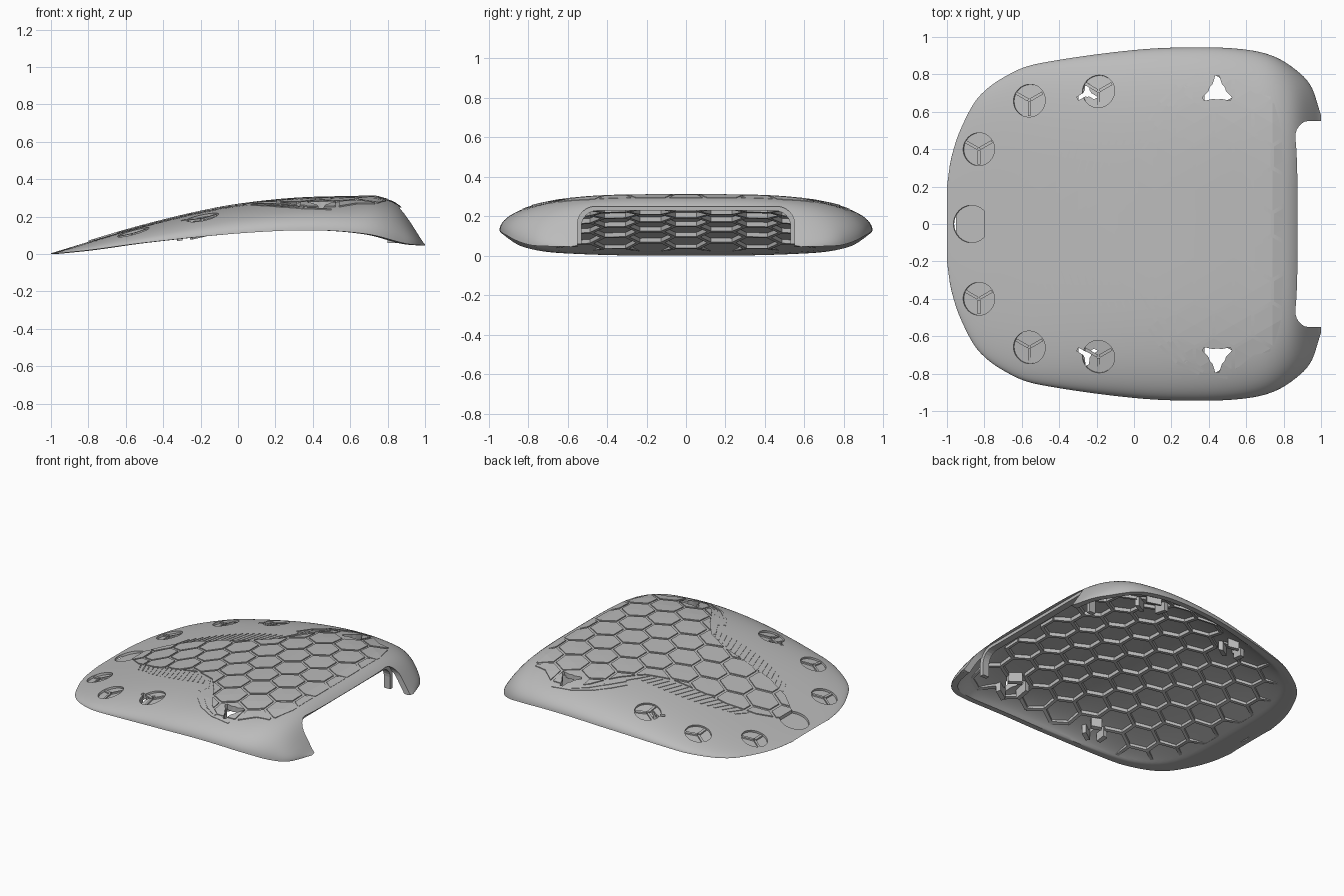
import bpy, bmesh, math
from math import sin, cos, pi
from mathutils import Vector, Matrix

if "Cube" in bpy.data.objects:
    bpy.data.objects.remove(bpy.data.objects["Cube"])

grey = bpy.data.materials.new("plain_grey")
grey.use_nodes = True
grey.diffuse_color = (0.5, 0.5, 0.5, 1)
grey.node_tree.nodes["Principled BSDF"].inputs["Base Color"].default_value = (0.5, 0.5, 0.5, 1)

# Profiles along x: ridge height, rim height, half width
RIDGE = [(-1, .004), (-.8, .065), (-.6, .125), (-.4, .178), (-.2, .225), (0, .262),
         (.3, .294), (.6, .303), (.77, .3), (.88, .245), (1, .06)]
RIM = [(-1, 0), (-.8, .02), (-.5, .06), (0, .11), (.4, .127), (.7, .105), (.9, .055), (1, .045)]
WIDTH = [(-1, .2), (-.98, .34), (-.93, .5), (-.83, .68), (-.65, .81), (-.5, .86), (0, .93),
         (.35, .945), (.6, .932), (.75, .895), (.87, .82), (.95, .73), (1, .58)]


def curve(pts, x):
    """Smooth interpolation through the profile points."""
    x = min(max(x, pts[0][0]), pts[-1][0])
    n = len(pts)
    i = next(k for k in range(n - 1) if x <= pts[k + 1][0])

    def slope(k):
        a, b = pts[max(k - 1, 0)], pts[min(k + 1, n - 1)]
        return (b[1] - a[1]) / (b[0] - a[0])
    (x0, y0), (x1, y1) = pts[i], pts[i + 1]
    h = x1 - x0
    t = (x - x0) / h
    return ((1 + 2 * t) * (1 - t) ** 2 * y0 + t * (1 - t) ** 2 * h * slope(i)
            + t * t * (3 - 2 * t) * y1 + t * t * (t - 1) * h * slope(i + 1))


def height(x, y):
    u = min(abs(y) / curve(WIDTH, x), 1)
    low = curve(RIM, x)
    return low + (curve(RIDGE, x) - low) * math.sqrt(1 - u ** 3.8)


def normal(x, y):
    e = .01
    return Vector((height(x - e, y) - height(x + e, y),
                   height(x, y - e) - height(x, y + e), 2 * e)).normalized()


def finish(name, bm, helper=False):
    bmesh.ops.recalc_face_normals(bm, faces=bm.faces)
    me = bpy.data.meshes.new(name)
    bm.to_mesh(me)
    bm.free()
    me.materials.append(grey)
    ob = bpy.data.objects.new(name, me)
    bpy.context.collection.objects.link(ob)
    if helper:
        ob.hide_render = True
        ob.display_type = 'WIRE'
    return ob


def prism(bm, bottom, top):
    """Closed solid between two matching loops."""
    a = [bm.verts.new(p) for p in bottom]
    b = [bm.verts.new(p) for p in top]
    n = len(a)
    bm.faces.new(a[::-1])
    cap = bm.faces.new(b)
    for i in range(n):
        bm.faces.new((a[i], a[(i + 1) % n], b[(i + 1) % n], b[i]))
    return cap


def wall(bm, a, b, width, top, depth, floor=-.01):
    """Thin bar that follows the shell between two plan points."""
    a, b = Vector(a), Vector(b)
    d = (b - a).normalized()
    s = Vector((-d.y, d.x)) * width / 2
    plan = [a + s, a - s, b - s, b + s]
    hi = [(p.x, p.y, height(p.x, p.y) + top) for p in plan]
    lo = [(x, y, min(z - .003, max(z - top - depth, curve(RIM, x) + floor))) for x, y, z in hi]
    prism(bm, lo, hi)


def boolean(ob, cutter, op='DIFFERENCE'):
    m = ob.modifiers.new("cut", 'BOOLEAN')
    m.object, m.operation, m.solver = cutter, op, 'EXACT'
    bpy.ops.object.select_all(action='DESELECT')
    ob.select_set(True)
    bpy.context.view_layer.objects.active = ob
    bpy.ops.object.modifier_apply(modifier=m.name)


# Curved shell: outer and inner skins joined along the rim
bm = bmesh.new()
N, M = 72, 56
skins = [[], []]
for i in range(N + 1):
    x = -cos(pi * i / N)
    for j in range(M + 1):
        y = curve(WIDTH, x) * sin(pi / 2 * (2 * j / M - 1))
        z = height(x, y)
        skins[0].append(bm.verts.new((x, y, z)))
        skins[1].append(bm.verts.new((x * .97, y * .965, max(z - .03, curve(RIM, x)))))
for skin in skins:
    for i in range(N):
        for j in range(M):
            k = i * (M + 1) + j
            bm.faces.new((skin[k], skin[k + 1], skin[k + M + 2], skin[k + M + 1]))
edge = ([(0, j) for j in range(M)] + [(i, M) for i in range(N)]
        + [(N, j) for j in range(M, 0, -1)] + [(i, 0) for i in range(N, 0, -1)])
ring = [i * (M + 1) + j for i, j in edge]
for a, b in zip(ring, ring[1:] + ring[:1]):
    bm.faces.new((skins[0][a], skins[0][b], skins[1][b], skins[1][a]))
shell = finish("shell", bm)


# Arched opening in the back wall
def arch(half, top, r, base):
    pts = [(half, base)]
    pts += [(half - r + r * cos(t * pi / 12), top - r + r * sin(t * pi / 12)) for t in range(7)]
    return pts + [(-y, z) for y, z in pts[::-1]]


bm = bmesh.new()
outline = arch(.55, .25, .09, -.1)
prism(bm, [(.72, y, z) for y, z in outline], [(1.2, y, z) for y, z in outline])
boolean(shell, finish("opening_cutter", bm, True))

# Inner arch around the opening
bm = bmesh.new()
outer, inner = arch(.56, .255, .09, .06), arch(.53, .228, .08, .06)
for k in range(len(outer) - 1):
    quad = [outer[k], outer[k + 1], inner[k + 1], inner[k]]
    prism(bm, [(.8, y, z) for y, z in quad], [(.85, y, z) for y, z in quad])
bmesh.ops.remove_doubles(bm, verts=bm.verts, dist=.0001)
finish("inner_arch", bm)

# Round recesses
PADS = [(-.87, 0, .1)] + [(x, s * y, .088) for s in (1, -1)
                          for x, y in ((-.83, .4), (-.56, .66), (-.19, .71))]
bm = bmesh.new()
for x, y, r in PADS:
    n = normal(x, y)
    c = Vector((x, y, height(x, y))) + n * .034
    mat = Matrix.Translation(c) @ n.to_track_quat('Z', 'Y').to_matrix().to_4x4()
    bmesh.ops.create_cone(bm, cap_ends=True, segments=32, radius1=r, radius2=r,
                          depth=.1, matrix=mat)
boolean(shell, finish("recess_cutter", bm, True))

# Three-armed through holes
STARS = [(.445, s * .71, .045, .085) for s in (1, -1)] + [(-.25, s * .7, .02, .06) for s in (1, -1)]
bm = bmesh.new()
for x, y, r, reach in STARS:
    pts = []
    for k in range(3):
        a = (pi / 2 if y > 0 else -pi / 2) + k * 2 * pi / 3
        d, s = Vector((cos(a), sin(a))), Vector((-sin(a), cos(a))) * .01
        pts += [d * reach - s, d * reach + s]
        pts += [Vector((cos(a + t), sin(a + t))) * r for t in (.6, .85, 1.05, 1.25, 1.5)]
    prism(bm, [(x + p.x, y + p.y, -.2) for p in pts], [(x + p.x, y + p.y, .6) for p in pts])
star_cutter = finish("star_cutter", bm, True)
boolean(shell, star_cutter)

# Hexagon lattice
PITCH, ROW = .2083, .18


def hexagon(x, y, r):
    return [(x + r * sin(k * pi / 3), y + r * cos(k * pi / 3)) for k in range(6)]


CELLS = [(.427 + PITCH * (c + (r % 2) / 2), ROW * r) for r in range(-5, 6) for c in range(-8, 4)]

# Raised hexagon tiles, trimmed to the central panel
bm = bmesh.new()
caps = []
for x, y in CELLS:
    if abs(x) < .95 and abs(y) < curve(WIDTH, x) - .1:
        plan = hexagon(x, y, .109)
        caps.append(prism(bm, [(a, b, height(a, b) - .018) for a, b in plan],
                          [(a, b, height(a, b) + .007) for a, b in plan]))
for v in bmesh.ops.poke(bm, faces=caps)["verts"]:
    v.co.z = height(v.co.x, v.co.y) + .007
tiles = finish("hexagon_tiles", bm)
half = [(-.8, .07), (-.68, .17), (-.5, .24), (-.1, .3), (.06, .38), (.17, .52), (.28, .7),
        (.38, .78), (.54, .78), (.64, .7), (.74, .68), (.79, .5), (.8, .2)]
region = half + [(x, -y) for x, y in half[::-1]]
bm = bmesh.new()
prism(bm, [(x, y, -.2) for x, y in region], [(x, y, .6) for x, y in region])
boolean(tiles, finish("panel_cutter", bm, True), 'INTERSECT')
boolean(tiles, star_cutter)

# Deep hexagon ribs under the shell
bm = bmesh.new()
seen = set()
for x, y in CELLS:
    plan = hexagon(x, y, .1203)
    for a, b in zip(plan, plan[1:] + plan[:1]):
        mid = ((a[0] + b[0]) / 2, (a[1] + b[1]) / 2)
        key = (round(mid[0] * 50), round(mid[1] * 50))
        inside = all(-.88 < p[0] < .84 and abs(p[1]) < curve(WIDTH, p[0]) * .92 for p in (a, b))
        clear = all(math.dist(mid, s[:2]) > .1 for s in STARS)
        if inside and clear and key not in seen:
            seen.add(key)
            wall(bm, a, b, .022, -.022, .055, .004)
finish("underside_ribs", bm)

# Brackets under the through holes and ridges inside the recesses
bm = bmesh.new()
for x, y, r, reach in STARS:
    plan = hexagon(x, y, reach + .012)
    for k in (0, 2, 4):
        wall(bm, plan[k], plan[k + 1], .03, -.022, .1)
finish("brackets", bm)
bm = bmesh.new()
for x, y, r in PADS[1:]:
    for k in range(3):
        a = pi / 6 + k * 2 * pi / 3
        wall(bm, (x + .006 * cos(a), y + .006 * sin(a)),
             (x + r * .93 * cos(a), y + r * .93 * sin(a)), .016, -.006, .016)
finish("recess_ridges", bm)

# Fine spines and sweeping strips beside the panel
bm = bmesh.new()
for s in (1, -1):
    for k in range(17):
        x = -.64 + k * .042
        y = .2 + .13 * k / 16 + .04 * (k / 16) ** 3
        wall(bm, (x, s * y), (x + .045, s * (y + .06 + .09 * sin(pi * (k + 2) / 20))), .009, .003, .012)
    for path in ([(.08, .56), (.14, .65), (.23, .74), (.35, .8), (.5, .82)],
                 [(.11, .53), (.18, .63), (.27, .73), (.37, .79)],
                 [(.05, .4), (.12, .52), (.2, .63), (.28, .74)]):
        for a, b in zip(path, path[1:]):
            wall(bm, (a[0], s * a[1]), (b[0], s * b[1]), .016, .004, .016)
finish("spines_and_strips", bm)

# Smooth shell, crisp edges
bpy.ops.object.select_all(action='DESELECT')
shell.select_set(True)
bpy.context.view_layer.objects.active = shell
bpy.ops.object.shade_smooth_by_angle(angle=math.radians(35))
